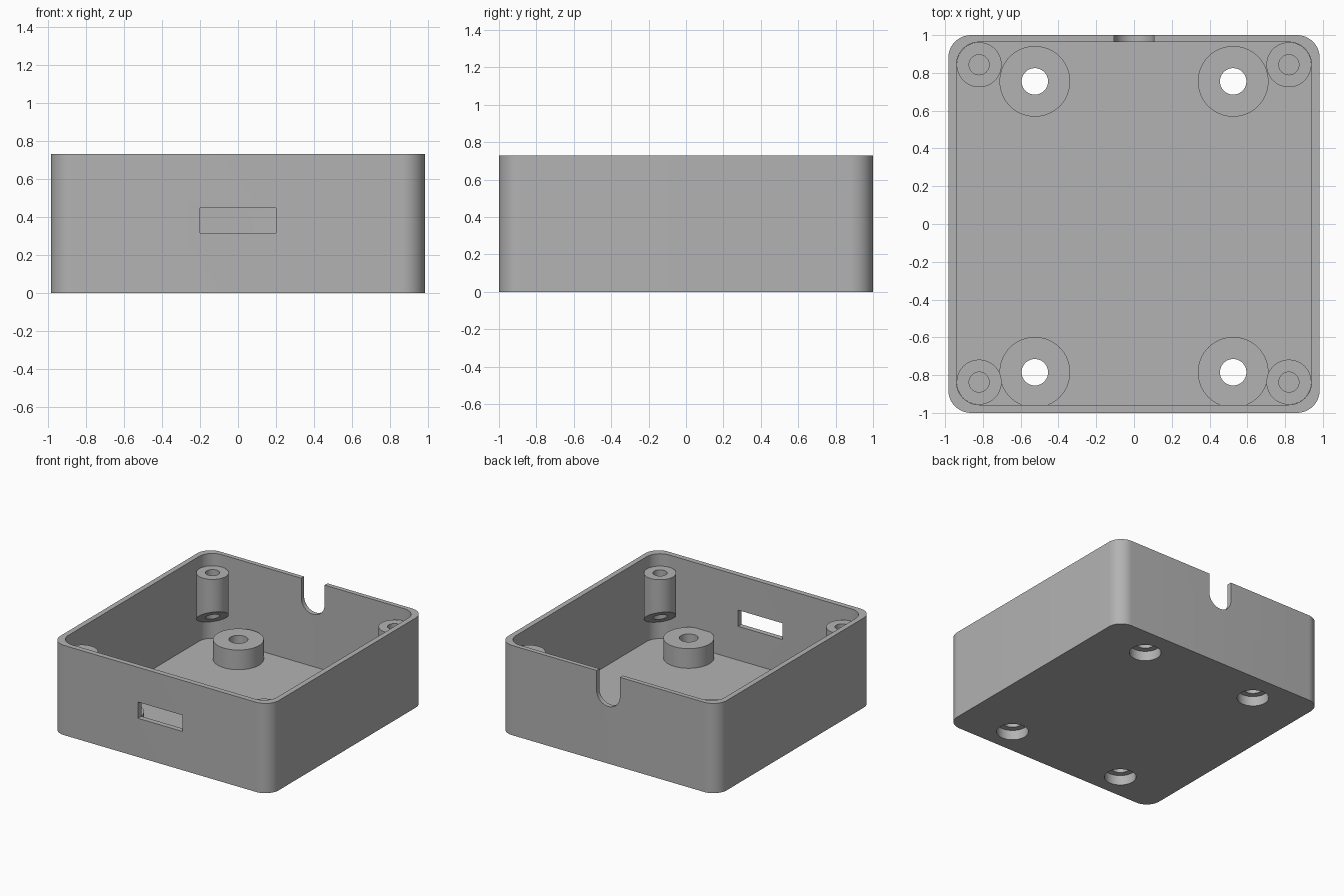
import bpy, bmesh
from math import pi, cos, sin, radians

cube = bpy.data.objects.get("Cube")
if cube:
    bpy.data.objects.remove(cube, do_unlink=True)

HEIGHT, FLOOR = 0.73, 0.04
POST_TOP, POST_BOTTOM, POST_SLOPE = 0.63, 0.27, 0.8

grey = bpy.data.materials.new("plain grey")
grey.use_nodes = True
colour = (0.45, 0.45, 0.45, 1)
grey.diffuse_color = colour
grey.node_tree.nodes["Principled BSDF"].inputs["Base Color"].default_value = colour


def make_object(name, bm):
    bmesh.ops.recalc_face_normals(bm, faces=bm.faces)
    mesh = bpy.data.meshes.new(name)
    bm.to_mesh(mesh)
    bm.free()
    mesh.materials.append(grey)
    obj = bpy.data.objects.new(name, mesh)
    bpy.context.collection.objects.link(obj)
    return obj


def prism(name, outline, shift):
    """Closed outline of 3D points, extruded along shift."""
    bm = bmesh.new()
    face = bm.faces.new([bm.verts.new(p) for p in outline])
    out = bmesh.ops.extrude_face_region(bm, geom=[face])
    bmesh.ops.translate(bm, vec=shift, verts=[v for v in out["geom"] if isinstance(v, bmesh.types.BMVert)])
    return make_object(name, bm)


def rounded_box(name, x, y0, y1, radius, z0, z1):
    corners = [(x, y1, 0), (-x, y1, 1), (-x, y0, 2), (x, y0, 3)]
    outline = []
    for cx, cy, quarter in corners:
        ox = cx - radius if cx > 0 else cx + radius
        oy = cy - radius if cy > 0 else cy + radius
        for i in range(13):
            a = (quarter + i / 12) * pi / 2
            outline.append((ox + radius * cos(a), oy + radius * sin(a), z0))
    return prism(name, outline, (0, 0, z1 - z0))


def ring(name, profile, centre, segments=64):
    """Lathe a closed (radius, height) profile about a vertical axis."""
    bm = bmesh.new()
    loops = [[bm.verts.new((centre[0] + r * cos(2 * pi * s / segments),
                            centre[1] + r * sin(2 * pi * s / segments), z))
              for r, z in profile] for s in range(segments)]
    n = len(profile)
    for s in range(segments):
        a, b = loops[s], loops[(s + 1) % segments]
        for i in range(n):
            j = (i + 1) % n
            bm.faces.new((a[i], b[i], b[j], a[j]))
    return make_object(name, bm)


def smooth(obj):
    bpy.ops.object.select_all(action="DESELECT")
    obj.select_set(True)
    bpy.context.view_layer.objects.active = obj
    bpy.ops.object.shade_smooth_by_angle(angle=radians(30))


standoffs = [(x, y) for x in (-0.525, 0.525) for y in (-0.785, 0.755)]
posts = [(x, y) for x in (-0.82, 0.82) for y in (-0.837, 0.843)]

# Open tray with its cutters: cavity, front slot, back notch, floor holes
tray = rounded_box("tray", 0.983, -1, 1, 0.12, 0, HEIGHT)
cutters = [rounded_box("cavity_cutter", 0.94, -0.957, 0.963, 0.12, FLOOR, 1)]
slot = [(-0.2, -1.1, 0.315), (0.2, -1.1, 0.315), (0.2, -1.1, 0.447), (-0.2, -1.1, 0.447)]
cutters.append(prism("slot_cutter", slot, (0, 0.25, 0)))
notch = [(0.105, 0.85, 1), (-0.105, 0.85, 1)]
notch += [(-0.105 * cos(pi * i / 24), 0.85, 0.57 - 0.105 * sin(pi * i / 24)) for i in range(25)]
cutters.append(prism("notch_cutter", notch, (0, 0.25, 0)))
for cx, cy in standoffs:
    circle = [(cx + 0.118 * cos(2 * pi * i / 64), cy + 0.118 * sin(2 * pi * i / 64), -0.1) for i in range(64)]
    cutters.append(prism("floor_hole_cutter", circle, (0, 0, 0.2)))
for cutter in cutters:
    cutter.hide_render = True
    mod = tray.modifiers.new(cutter.name, "BOOLEAN")
    mod.operation, mod.solver, mod.object = "DIFFERENCE", "EXACT", cutter
bpy.context.view_layer.update()
tray.data = bpy.data.meshes.new_from_object(tray.evaluated_get(bpy.context.evaluated_depsgraph_get()))
tray.data.name = "tray"
tray.modifiers.clear()
for cutter in cutters:
    bpy.data.objects.remove(cutter, do_unlink=True)
smooth(tray)

# Floor standoffs, counterbored from below
for i, centre in enumerate(standoffs):
    profile = [(0.07, 0.2), (0.187, 0.2), (0.187, FLOOR), (0.118, FLOOR), (0.118, 0.08), (0.07, 0.08)]
    smooth(ring(f"standoff_{i + 1}", profile, centre))

# Corner screw posts, with undersides sloping down into the corners
for i, (cx, cy) in enumerate(posts):
    profile = [(0.053, POST_TOP), (0.119, POST_TOP), (0.119, POST_BOTTOM), (0.053, POST_BOTTOM)]
    post = ring(f"corner_post_{i + 1}", profile, (cx, cy))
    sx, sy = (1 if cx > 0 else -1), (1 if cy > 0 else -1)
    for v in post.data.vertices:
        if v.co.z < 0.4:
            outward = ((v.co.x - cx) * sx + (v.co.y - cy) * sy) / 2 ** 0.5
            v.co.z -= POST_SLOPE * outward
    smooth(post)
